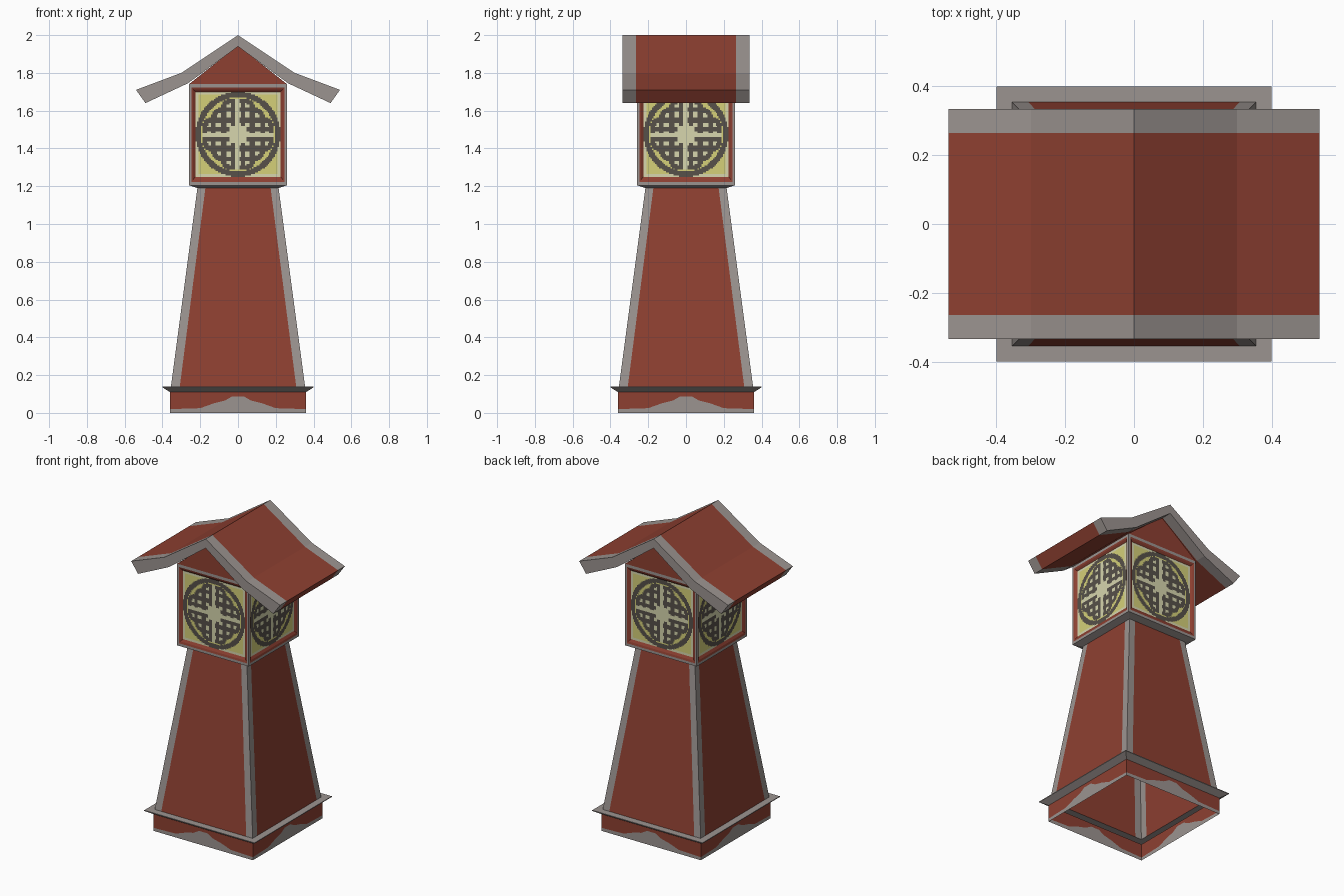
import bpy, bmesh, math
from mathutils import Matrix, Vector

if "Cube" in bpy.data.objects:
    bpy.data.objects.remove(bpy.data.objects["Cube"])

def material(name, rgb):
    m = bpy.data.materials.new(name)
    m.diffuse_color = (*rgb, 1)
    m.use_nodes = True
    m.node_tree.nodes["Principled BSDF"].inputs["Base Color"].default_value = m.diffuse_color
    return m

MATS = [material("red_wood", (0.27, 0.051, 0.031)),
        material("grey_trim", (0.33, 0.295, 0.28)),
        material("dark_lattice", (0.095, 0.082, 0.068)),
        material("yellow_glass", (0.66, 0.63, 0.19)),
        material("cream_glass", (0.68, 0.67, 0.42))]
RED, GREY, DARK, YELLOW, CREAM = range(5)

def build(name, faces):
    """Make an object from (points, material) faces, welding shared corners."""
    bm = bmesh.new()
    for pts, mat in faces:
        f = bm.faces.new([bm.verts.new(p) for p in pts])
        f.material_index = mat
    bmesh.ops.remove_doubles(bm, verts=bm.verts, dist=1e-5)
    me = bpy.data.meshes.new(name)
    bm.to_mesh(me)
    bm.free()
    for m in MATS:
        me.materials.append(m)
    ob = bpy.data.objects.new(name, me)
    bpy.context.collection.objects.link(ob)
    return ob

def around(faces, turns=4):
    """Repeat front-side faces round the z axis."""
    out = []
    for k in range(turns):
        r = Matrix.Rotation(math.tau * k / turns, 3, 'Z')
        out += [([r @ Vector(p) for p in pts], mat) for pts, mat in faces]
    return out

def band(w0, z0, w1, z1, mat, trim=0):
    """One front side of a square frustum, optionally with grey corner strips."""
    def quad(a0, b0, a1, b1, m):
        return ([(a0, -w0, z0), (b0, -w0, z0), (b1, -w1, z1), (a1, -w1, z1)], m)
    if not trim:
        return [quad(-w0, w0, -w1, w1, mat)]
    i0, i1 = w0 - trim, w1 - trim * 0.9
    return [quad(-w0, -i0, -w1, -i1, GREY), quad(-i0, i0, -i1, i1, mat),
            quad(i0, w0, i1, w1, GREY)]

# plinth with a grey painted wave along its foot
W, TOP = 0.36, 0.11
wave = [(-W, .02), (-.2, .025), (-.13, .05), (-.07, .065), (-.03, .088),
        (.03, .088), (.07, .065), (.13, .05), (.2, .025), (W, .02)]
plinth = []
for (xa, za), (xb, zb) in zip(wave, wave[1:]):
    plinth.append(([(xa, -W, 0), (xb, -W, 0), (xb, -W, zb), (xa, -W, za)], GREY))
    plinth.append(([(xa, -W, za), (xb, -W, zb), (xb, -W, TOP), (xa, -W, TOP)], RED))
build("plinth", around(plinth))

# flared ledge, tapering shaft and the flare under the lantern
build("ledge", around(band(.36, TOP, .40, .135, GREY) + band(.40, .135, .40, .14, GREY)
                      + band(.40, .14, .355, .14, GREY)))
build("shaft", around(band(.355, .14, .215, 1.19, RED, trim=.047)))
build("lantern_flare", around(band(.215, 1.19, .26, 1.205, GREY)))

# lantern box: grey rim, then a red frame sloping in to the window
def loop(half, zlo, zhi, d):
    return [(-half, -d, zlo), (half, -d, zlo), (half, -d, zhi), (-half, -d, zhi)]

P, ZC, DEPTH = 0.225, 1.475, 0.248
rings = [loop(.26, 1.205, 1.74, .26), loop(.247, 1.222, 1.722, .26),
         loop(.238, 1.235, 1.712, .257), loop(P, ZC - P, ZC + P, DEPTH)]
box = []
for n, (o, i) in enumerate(zip(rings, rings[1:])):
    for k in range(4):
        j = (k + 1) % 4
        box.append(([o[k], o[j], i[j], i[k]], GREY if n == 0 else RED))
build("lantern_box", around(box))

# windows: fine grid coloured by a knot pattern rule
def rounded(a, b, ha, hb, rad):
    """Signed distance to a rounded rectangle."""
    qa, qb = a - ha + rad, b - hb + rad
    return math.hypot(max(qa, 0), max(qb, 0)) + min(max(qa, qb), 0) - rad

def pattern(u, v):
    a, b = abs(u), abs(v)
    r, lo, hi = math.hypot(a, b), min(a, b), max(a, b)
    if .87 < r < 1:
        return DARK
    if r >= 1:
        return CREAM if hi > .92 else YELLOW
    loops = [rounded(a, b, .84, .40, .22), rounded(b, a, .84, .40, .22),
             rounded(a, b, .64, .64, .28)]
    if hi < .84 and .06 < lo < .17 and hi > .2:
        return DARK                      # bars beside the central cross
    if any(-.12 < d < 0 for d in loops) and lo > .05:
        return DARK
    return CREAM if min(loops) < 0 else YELLOW

N = 60
panel = []
for i in range(N):
    for j in range(N):
        u0, u1, v0, v1 = (2 * t / N - 1 for t in (i, i + 1, j, j + 1))
        pts = [(u * P, -DEPTH, ZC + v * P)
               for u, v in ((u0, v0), (u1, v0), (u1, v1), (u0, v1))]
        panel.append((pts, pattern((u0 + u1) / 2, (v0 + v1) / 2)))
build("lattice_windows", around(panel))

# gables front and back
build("gables", around([([(-.26, -.26, 1.74), (.26, -.26, 1.74), (0, -.26, 1.945)], RED)], 2))

# kinked roof: profile extruded along y, grey at both verges
upper = [(-.54, 1.71), (-.30, 1.80), (0, 2.0), (.30, 1.80), (.54, 1.71)]
lower = [(-.49, 1.64), (-.265, 1.745), (0, 1.94), (.265, 1.745), (.49, 1.64)]
outline = upper + lower[::-1]
cuts = [-.335, -.265, .265, .335]
roof = []
for n, (ya, yb) in enumerate(zip(cuts, cuts[1:])):
    for k, (xa, za) in enumerate(outline):
        xb, zb = outline[(k + 1) % len(outline)]
        roof.append(([(xa, ya, za), (xb, ya, zb), (xb, yb, zb), (xa, yb, za)],
                     RED if n == 1 else GREY))
for k in range(4):
    cap = [lower[k], lower[k + 1], upper[k + 1], upper[k]]
    roof.append(([(x, cuts[0], z) for x, z in cap], GREY))
    roof.append(([(x, cuts[-1], z) for x, z in cap[::-1]], GREY))
build("roof", roof)
